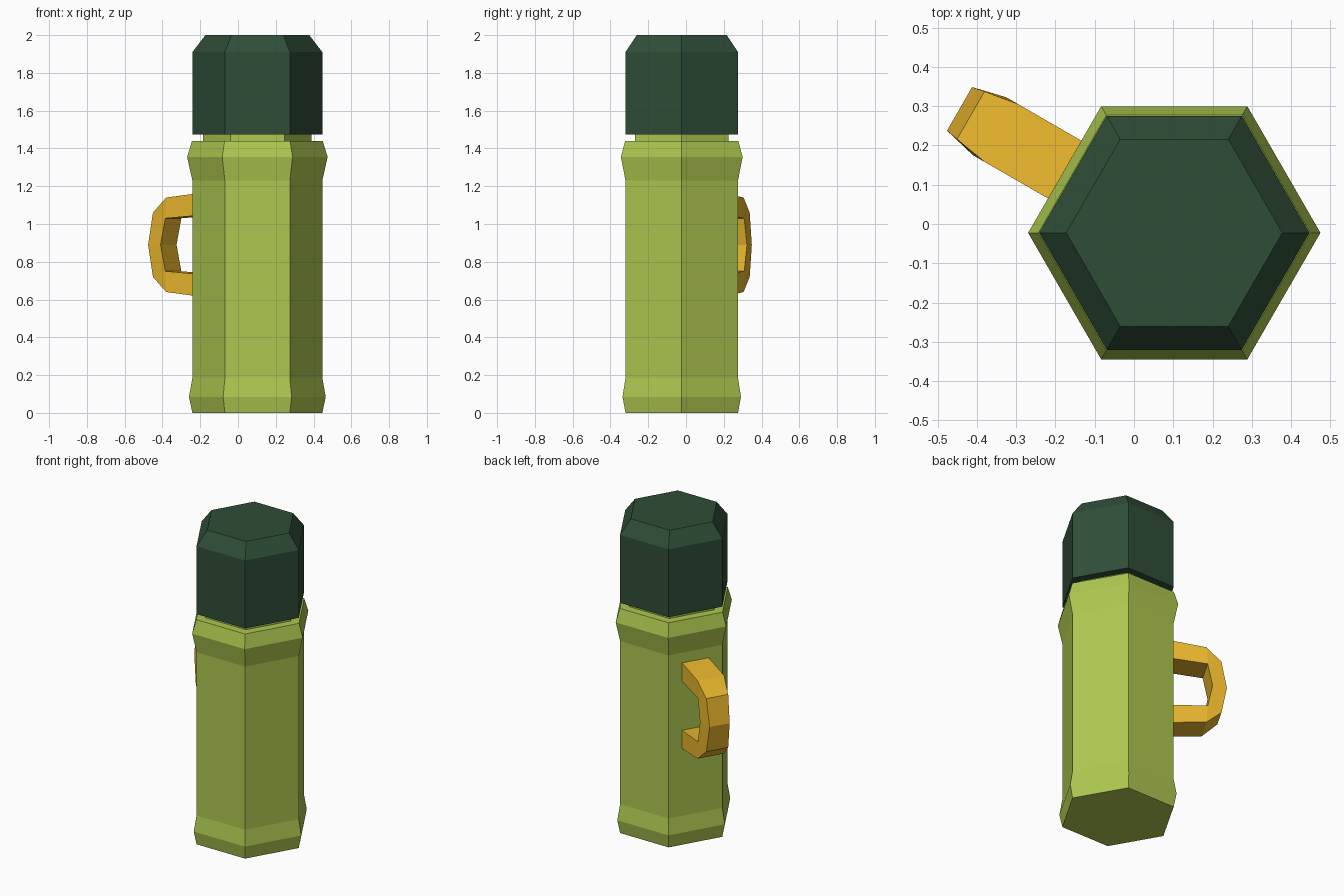
import bpy, bmesh
from math import cos, sin, pi
from mathutils import Vector

if "Cube" in bpy.data.objects:
    bpy.data.objects.remove(bpy.data.objects["Cube"])

CX, CY = 0.1025, -0.0225          # axis of the bottle


def finish(name, bm, color):
    bmesh.ops.remove_doubles(bm, verts=bm.verts[:], dist=1e-5)
    bmesh.ops.recalc_face_normals(bm, faces=bm.faces[:])
    me = bpy.data.meshes.new(name)
    bm.to_mesh(me)
    bm.free()
    ob = bpy.data.objects.new(name, me)
    bpy.context.collection.objects.link(ob)
    mat = bpy.data.materials.get(color[0]) or bpy.data.materials.new(color[0])
    mat.diffuse_color = (*color[1], 1)
    mat.use_nodes = True
    mat.node_tree.nodes["Principled BSDF"].inputs["Base Color"].default_value = mat.diffuse_color
    me.materials.append(mat)


def hex_lathe(name, profile, color):
    """Stack six-sided rings of (radius, height), capped at both ends."""
    bm = bmesh.new()
    rings = [[bm.verts.new((CX + r * cos(i * pi / 3), CY + r * sin(i * pi / 3), z))
              for i in range(6)] for r, z in profile]
    for a, b in zip(rings, rings[1:]):
        for i in range(6):
            j = (i + 1) % 6
            bm.faces.new((a[i], a[j], b[j], b[i]))
    bm.faces.new(rings[0])
    bm.faces.new(rings[-1])
    finish(name, bm, color)


LIME = ("lime", (0.42, 0.58, 0.08))
DARK = ("dark_green", (0.028, 0.075, 0.038))
GOLD = ("gold", (0.82, 0.47, 0.026))

# Body with flared foot and shoulder, stepping in to the neck
hex_lathe("flask_body", [(0.344, 0), (0.362, 0.085), (0.344, 0.185), (0.344, 1.23),
                         (0.372, 1.355), (0.346, 1.44), (0.287, 1.44), (0.287, 1.49)], LIME)

# Cup lid with chamfered top
hex_lathe("cup_lid", [(0.344, 1.475), (0.344, 1.91), (0.275, 2.0)], DARK)

# Handle: stations as (reach, height above middle, half width), mirrored below
outer = [(0.28, 0.277, 0.085), (0.508, 0.25, 0.085), (0.598, 0.17, 0.070), (0.631, 0, 0.064)]
inner = [(0.28, 0.158, 0.085), (0.514, 0.14, 0.085), (0.514, 0.14, 0.085), (0.543, 0, 0.085)]
MID = 0.89
out_dir = Vector((cos(pi * 5 / 6), sin(pi * 5 / 6), 0))
side_dir = Vector((-out_dir.y, out_dir.x, 0))


def both(path):
    return path + [(d, -z, s) for d, z, s in reversed(path[:-1])]


def point(station, side):
    d, z, s = station
    return Vector((CX, CY, MID + z)) + out_dir * d + side_dir * (s * side)


bm = bmesh.new()
pool = {}


def vert(station, side):
    key = (station, side)
    if key not in pool:
        pool[key] = bm.verts.new(point(station, side))
    return pool[key]


sections = [[vert(o, -1), vert(o, 1), vert(i, 1), vert(i, -1)]
            for o, i in zip(both(outer), both(inner))]
for a, b in zip(sections, sections[1:]):
    for i in range(4):
        j = (i + 1) % 4
        quad = list(dict.fromkeys((a[i], a[j], b[j], b[i])))
        if len(quad) > 2:
            bm.faces.new(quad)
bm.faces.new(sections[0])
bm.faces.new(sections[-1])
finish("handle", bm, GOLD)
